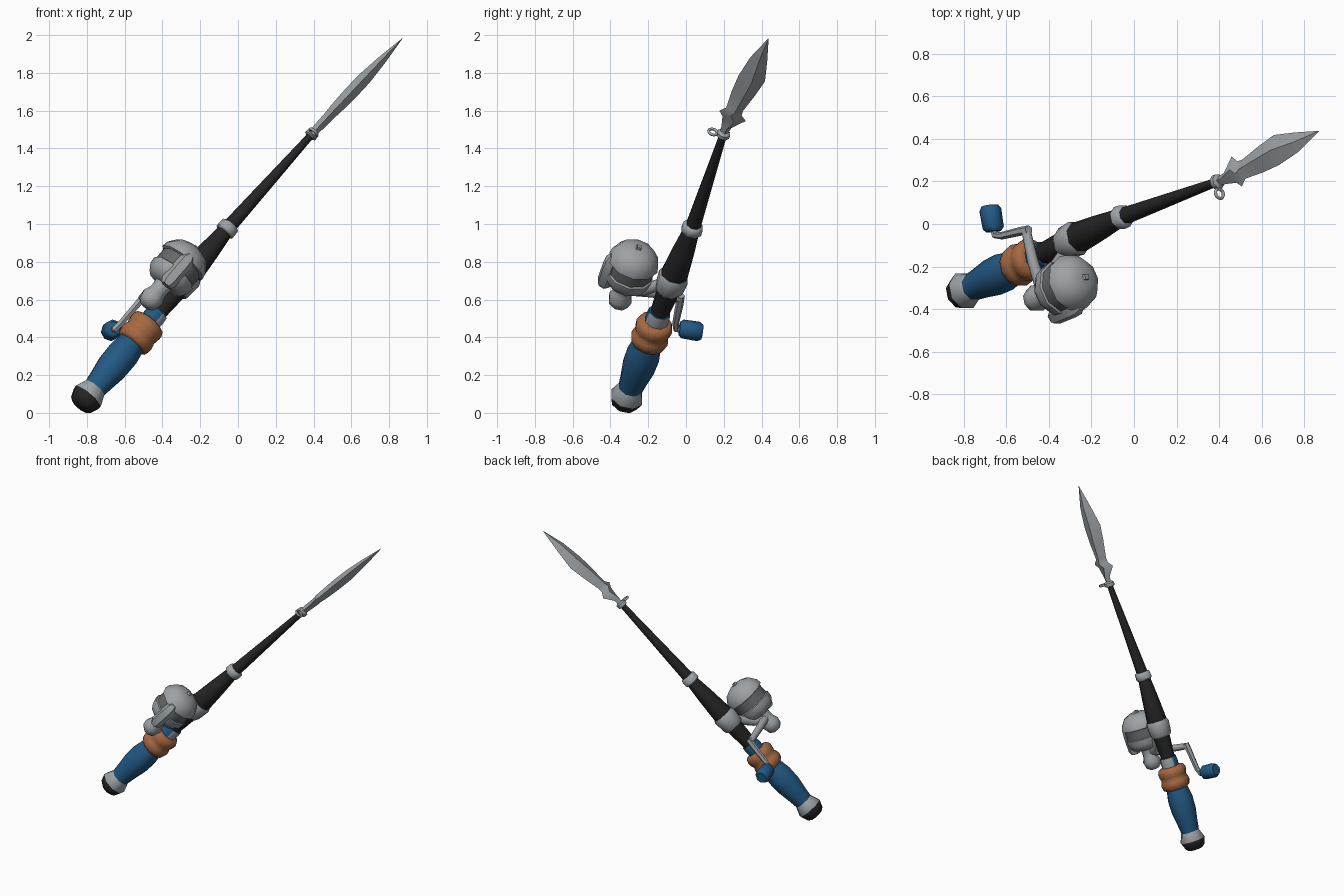
import bpy, bmesh, math
from mathutils import Vector

if "Cube" in bpy.data.objects:
    bpy.data.objects.remove(bpy.data.objects["Cube"])

# Local frame: A runs along the rod, W across (blade width), N = side normal
O = Vector((-0.80, -0.315, 0.08))
A = Vector((0.6257, 0.2696, 0.733)).normalized()
W = (Vector((0, 1, 0)) - A * A.y).normalized()
N = A.cross(W)
BOW = [(-1, 0, 0), (0, 0, 0), (1.21, .022, .016), (1.91, 0, 0), (2.64, 0, -.035), (3, 0, -.035)]


def P(t, w=0, n=0, bow=True):
    """Point at distance t along the (slightly bowed) rod, offset by w and n."""
    if bow:
        for a, b in zip(BOW, BOW[1:]):
            if a[0] <= t <= b[0]:
                f = (t - a[0]) / (b[0] - a[0])
                w += a[1] + (b[1] - a[1]) * f
                n += a[2] + (b[2] - a[2]) * f
                break
    return O + A * t + W * w + N * n


def material(name, rgb):
    m = bpy.data.materials.new(name)
    m.diffuse_color = (*rgb, 1)
    m.use_nodes = True
    m.node_tree.nodes["Principled BSDF"].inputs["Base Color"].default_value = m.diffuse_color
    return m


STEEL = material("light_steel", (.34, .365, .38))
LINE = material("dark_line", (.13, .135, .14))
BLACK = material("black", (.018, .018, .018))
BLUE = material("blue", (.016, .10, .23))
LEATHER = material("brown_leather", (.38, .14, .055))


def skin(name, rings, mats, bands=None, angle=50, closed=False):
    """Join rings of points with quads; bands gives a material index per span."""
    bm = bmesh.new()
    loops = [[bm.verts.new(p) for p in r] for r in rings]
    k = len(loops[0])
    spans = len(loops) if closed else len(loops) - 1
    for i in range(spans):
        a, b = loops[i], loops[(i + 1) % len(loops)]
        for j in range(k):
            f = bm.faces.new((a[j], a[(j + 1) % k], b[(j + 1) % k], b[j]))
            f.material_index = bands[i] if bands else 0
    if not closed:
        f = bm.faces.new(loops[0][::-1])
        f.material_index = bands[0] if bands else 0
        f = bm.faces.new(loops[-1])
        f.material_index = bands[-1] if bands else 0
    bmesh.ops.recalc_face_normals(bm, faces=bm.faces)
    me = bpy.data.meshes.new(name)
    bm.to_mesh(me)
    bm.free()
    for m in mats:
        me.materials.append(m)
    ob = bpy.data.objects.new(name, me)
    bpy.context.collection.objects.link(ob)
    bpy.ops.object.select_all(action='DESELECT')
    ob.select_set(True)
    bpy.context.view_layer.objects.active = ob
    bpy.ops.object.shade_smooth_by_angle(angle=math.radians(angle))
    return ob


def lathe(name, profile, mats, bands=None, w=0, n=0, sides=8, bow=True, angle=50):
    """Turn a (t, radius) profile around the rod direction."""
    rings = []
    for t, r in profile:
        ang = [2 * math.pi * (j + .5) / sides for j in range(sides)]
        rings.append([P(t, w + r * math.cos(a), n + r * math.sin(a), bow) for a in ang])
    return skin(name, rings, mats, bands, angle)


def tube(name, path, radii, mat, sides=8):
    """Round bar through world points with a radius at each."""
    rings = []
    for i, p in enumerate(path):
        d = (path[min(i + 1, len(path) - 1)] - path[max(i - 1, 0)]).normalized()
        u = d.cross(N if abs(d.dot(N)) < .8 else A).normalized()
        v = d.cross(u)
        rings.append([p + (u * math.cos(a) + v * math.sin(a)) * radii[i]
                      for a in (2 * math.pi * j / sides for j in range(sides))])
    return skin(name, rings, [mat])


def hoop(name, t, w, R, r, mat, major=10, minor=6):
    """Small ring lying across the rod."""
    rings = []
    for i in range(major):
        a = 2 * math.pi * i / major
        rings.append([P(t + r * math.sin(b), w + (R + r * math.cos(b)) * math.cos(a),
                        (R + r * math.cos(b)) * math.sin(a))
                      for b in (2 * math.pi * j / minor for j in range(minor))])
    return skin(name, rings, [mat], closed=True, angle=80)


# Butt cap: black end, steel collar
lathe("butt_cap", [(-.062, .05), (-.045, .072), (.005, .092), (.07, .066)],
      [BLACK, STEEL], [0, 0, 1])
# Blue grip with a belly
lathe("grip", [(.05, .064), (.13, .075), (.22, .09), (.31, .092), (.38, .08), (.46, .062)], [BLUE])
# Leather wrap, two rolls
lathe("leather_wrap", [(.385, .078), (.395, .094), (.425, .102), (.45, .098), (.465, .09),
                       (.485, .097), (.515, .101), (.54, .09), (.548, .07)],
      [LEATHER], sides=12, angle=80)
# Short neck above the wrap, blue above and steel below
neck = lathe("grip_neck", [(.53, .062), (.585, .064), (.615, .06)], [BLUE, STEEL])
for f in neck.data.polygons:
    if f.normal.dot(N) < -.3:
        f.material_index = 1
# Tapered rod
lathe("lower_rod", [(.60, .05), (.78, .062), (.88, .074), (1.05, .06), (1.21, .043)], [BLACK])
lathe("upper_rod", [(1.21, .042), (1.5, .033), (1.91, .02)], [BLACK])
# Steel fittings on the rod
lathe("reel_collar", [(.77, .068), (.785, .078), (.865, .085), (.885, .076)], [STEEL])
lathe("joint_ring", [(1.185, .046), (1.195, .058), (1.235, .056), (1.245, .042)], [STEEL])
lathe("tip_ring", [(1.885, .022), (1.893, .036), (1.915, .036), (1.925, .022)], [STEEL])
hoop("line_eyelet", 1.905, -.058, .024, .008, STEEL)

# Blade: diamond section, (t, front edge, back edge, half thickness)
rows = [(1.90, .02, -.02, .02), (1.96, .028, -.026, .024), (2.03, .088, -.04, .026),
        (2.062, .056, -.066, .028), (2.095, .054, -.038, .031), (2.22, .085, -.042, .036),
        (2.335, .108, -.038, .035), (2.48, .08, -.014, .022), (2.64, .043, .041, .001)]
skin("blade", [[P(t, a), P(t, (a + b) / 2, h), P(t, b), P(t, (a + b) / 2, -h)]
               for t, a, b, h in rows], [STEEL], angle=40)

# Reel: spool drum with wound line, turned parallel to the rod
RW, RN = -.20, .08
lathe("reel_spool", [(.685, .06), (.70, .105), (.735, .128), (.775, .132), (.78, .122), (.845, .122),
                     (.85, .138), (.885, .132), (.93, .10), (.953, .05)],
      [STEEL, LINE], [0, 0, 0, 0, 1, 0, 0, 0, 0], w=RW, n=RN, sides=10, bow=False)
lathe("spool_knob", [(.945, .02), (.968, .016)], [STEEL], w=RW, n=RN, sides=4, bow=False)
# Reel body and rounded tail
lathe("reel_body", [(.535, .03), (.555, .055), (.595, .066), (.63, .052), (.66, .05), (.72, .06)],
      [STEEL], w=RW, n=RN, bow=False)
# Line guide arm on the outer side of the drum
lathe("guide_arm", [(.665, .03), (.69, .044), (.80, .046), (.85, .042), (.875, .025)],
      [STEEL], w=-.312, n=RN - .01, sides=6, bow=False)
# Foot joining reel to rod collar
tube("reel_foot", [P(.65, RW, RN), P(.69, -.12, .05), P(.80, -.04, .01)], [.035, .028, .034], STEEL)
# Crank shaft and bent arm
tube("crank_shaft", [P(.65, RW, RN), P(.648, -.05, .105), P(.645, .105, .11)], [.03, .026, .022], STEEL)
tube("crank_arm", [P(.665, .10, .11), P(.60, .112, .11), P(.47, .13, .113),
                   P(.43, .145, .118), P(.43, .185, .122)], [.022, .021, .018, .018, .016], STEEL, 6)
# Crank knob
tube("crank_knob", [P(.432, .162, .125), P(.434, .178, .125), P(.438, .265, .127), P(.44, .285, .127)],
     [.036, .05, .052, .04], BLUE)
